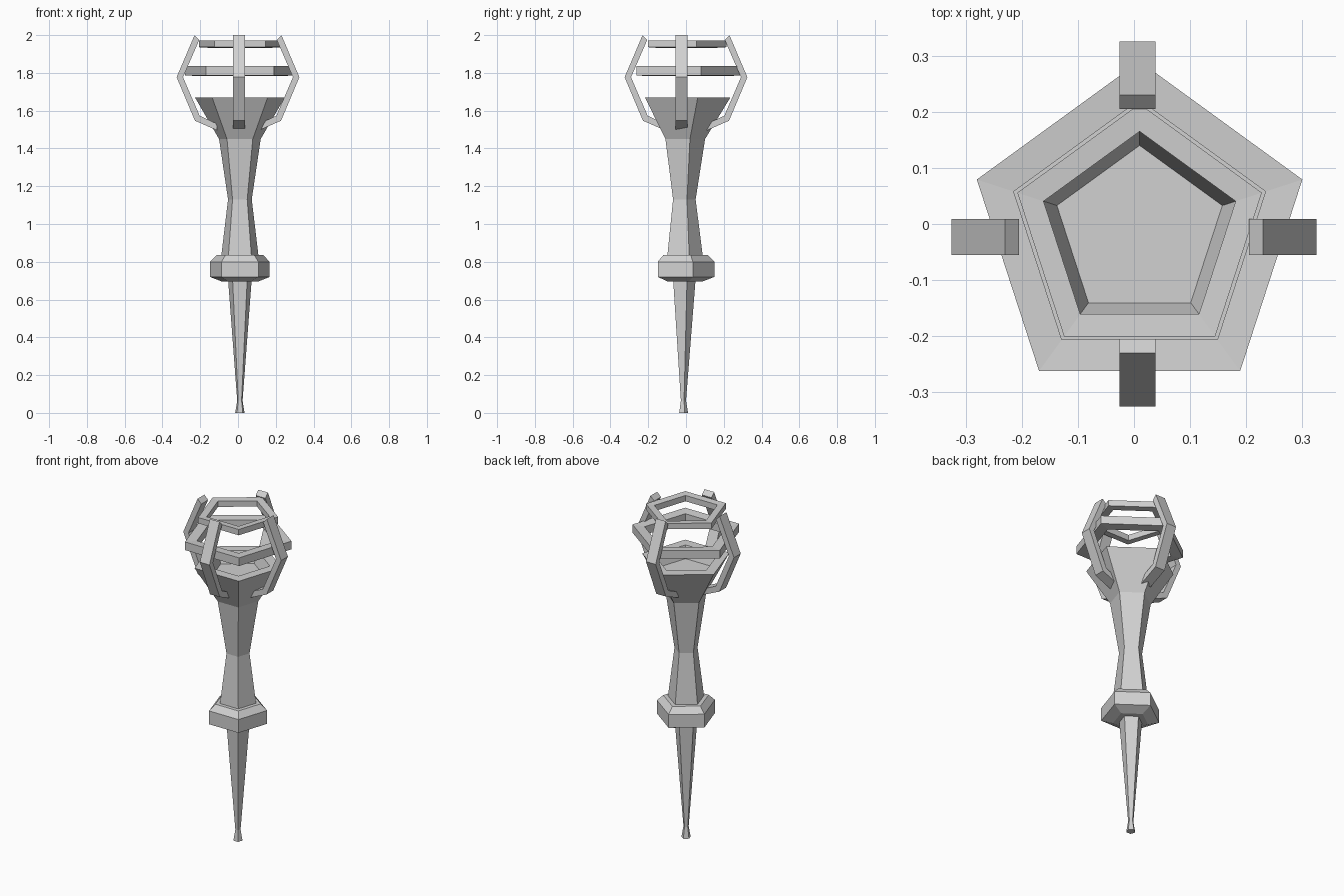
import bpy, bmesh, math
from mathutils import Matrix, Vector

cube = bpy.data.objects.get("Cube")
if cube:
    bpy.data.objects.remove(cube, do_unlink=True)

mat = bpy.data.materials.new("plain grey")
mat.use_nodes = True
GREY = (0.64, 0.64, 0.64, 1)
mat.diffuse_color = GREY
mat.node_tree.nodes["Principled BSDF"].inputs["Base Color"].default_value = GREY

SIDES = 5
AXIS = Vector((0.01, -0.015, 0))


def finish(name, bm):
    bmesh.ops.recalc_face_normals(bm, faces=bm.faces)
    mesh = bpy.data.meshes.new(name)
    bm.to_mesh(mesh)
    bm.free()
    mesh.materials.append(mat)
    obj = bpy.data.objects.new(name, mesh)
    bpy.context.collection.objects.link(obj)
    return obj


def pentagon_lathe(name, profile, ring=False):
    """Sweep (radius, height) points round five sides, flat side to the front."""
    bm = bmesh.new()
    loops = []
    for r, z in profile:
        angles = [math.pi / 2 + math.tau * i / SIDES for i in range(SIDES)]
        loops.append([bm.verts.new(AXIS + Vector((r * math.cos(a), r * math.sin(a), z)))
                      for a in angles])
    pairs = list(zip(loops, loops[1:]))
    if ring:
        pairs.append((loops[-1], loops[0]))
    else:
        bm.faces.new(loops[0])
        bm.faces.new(loops[-1])
    for a, b in pairs:
        for i in range(SIDES):
            j = (i + 1) % SIDES
            bm.faces.new((a[i], a[j], b[j], b[i]))
    return finish(name, bm)


def cage_post(name, turn, shift):
    """Bent flat bar, drawn as a side profile and given a width."""
    outer = [(0.11, 1.495), (0.228, 1.547), (0.325, 1.777), (0.23, 2.0)]
    inner = [(0.205, 1.975), (0.291, 1.777), (0.203, 1.573), (0.11, 1.53)]
    half = 0.032
    bm = bmesh.new()
    sides = [[bm.verts.new((r, y, z)) for r, z in outer + inner] for y in (-half, half)]
    n = len(sides[0])
    for k in range(3):  # side faces, one per straight stretch
        for s in sides:
            bm.faces.new((s[k], s[k + 1], s[n - 2 - k], s[n - 1 - k]))
    for i in range(n):
        j = (i + 1) % n
        bm.faces.new((sides[0][i], sides[0][j], sides[1][j], sides[1][i]))
    bm.transform(Matrix.Translation(shift) @ Matrix.Rotation(turn, 4, "Z"))
    return finish(name, bm)


# Handle flaring into a hollow cup
pentagon_lathe("handle_and_cup", [
    (0.105, 0.82), (0.066, 1.13), (0.116, 1.45), (0.25, 1.67),
    (0.182, 1.67), (0.155, 1.60)])

# Collar between handle and spike
pentagon_lathe("collar", [
    (0.10, 0.695), (0.166, 0.72), (0.166, 0.80), (0.13, 0.835)])

# Tapered spike with a small foot
pentagon_lathe("spike", [(0.026, 0), (0.015, 0.065), (0.066, 0.71)])

# Two rings of the cage, with tops dished slightly inward
pentagon_lathe("middle_ring", [
    (0.305, 1.787), (0.305, 1.836), (0.236, 1.832), (0.236, 1.783)], ring=True)
pentagon_lathe("upper_ring", [
    (0.229, 1.936), (0.229, 1.971), (0.18, 1.968), (0.18, 1.933)], ring=True)

# Four bent posts holding the rings
along_x, along_y = (0, -0.023, 0), (0.006, 0, 0)
for i, (side, shift) in enumerate([("left", along_x), ("back", along_y),
                                   ("right", along_x), ("front", along_y)]):
    cage_post(side + "_post", i * math.pi / 2, shift)
